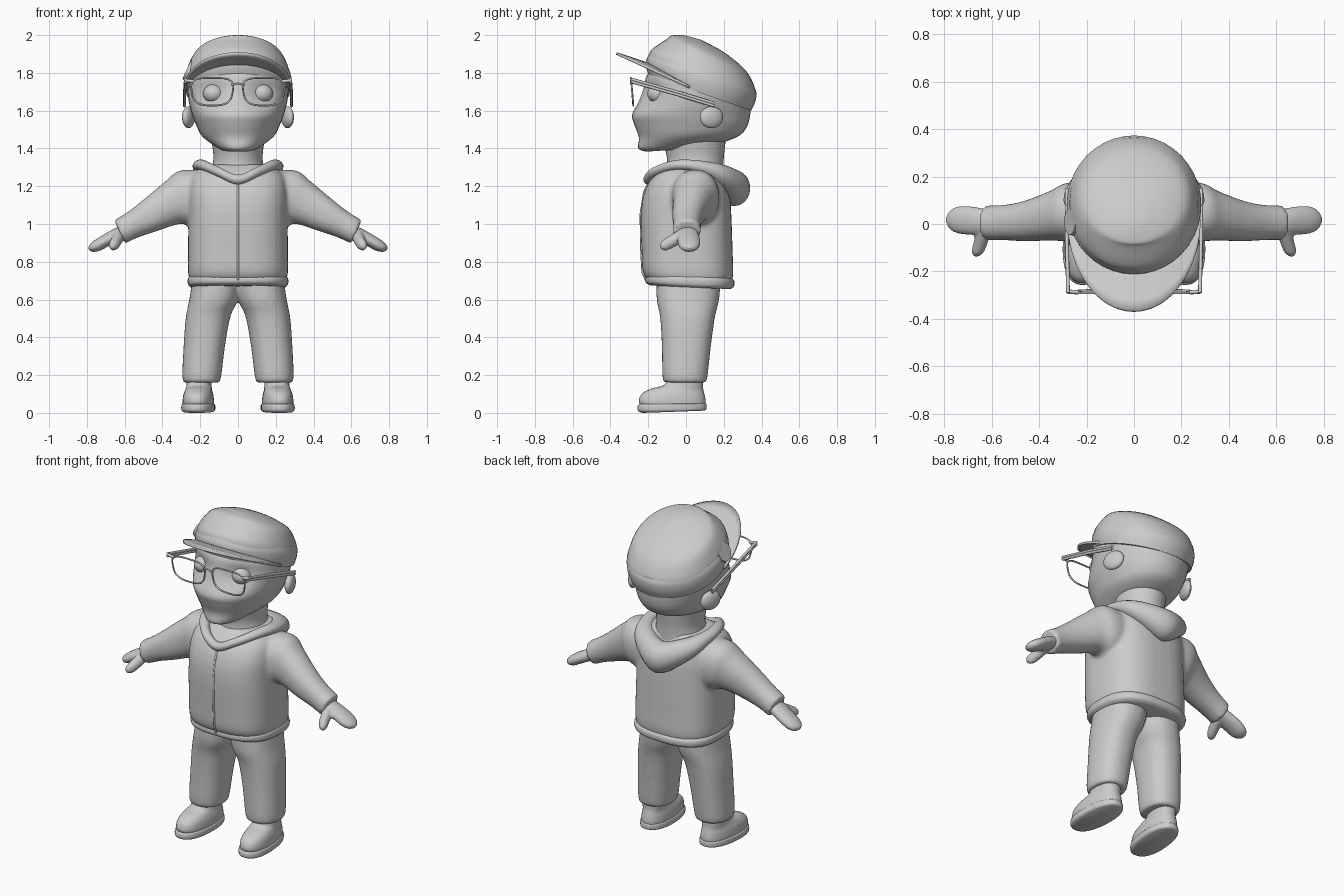
import bpy, bmesh, math
from mathutils import Vector as V, Matrix

if "Cube" in bpy.data.objects:
    bpy.data.objects.remove(bpy.data.objects["Cube"])


def ring(a, b, w, e=2.0, n=40):
    """Superellipse section from point a to point b, half width vector w."""
    a, b, w = V(a), V(b), V(w)
    out = []
    for i in range(n):
        t = 2 * math.pi * i / n
        c, s = math.cos(t), math.sin(t)
        out.append((a + b) / 2 + (a - b) / 2 * math.copysign(abs(c) ** (2 / e), c)
                   + w * math.copysign(abs(s) ** (2 / e), s))
    return out


def fb(rows, e=2.0, x=0):
    """Sections given as front y, z, back y, z, half width in x."""
    return [ring((x, r[0], r[1]), (x, r[2], r[3]), (r[4], 0, 0), e) for r in rows]


def tb(rows, e=2.0):
    """Sections given as top x, z, bottom x, z, centre y, half depth in y."""
    return [ring((r[0], r[4], r[1]), (r[2], r[4], r[3]), (0, r[5], 0), e) for r in rows]


def loft(bm, rings, closed=False, steps=5):
    """Skin a Catmull-Rom interpolated stack of sections."""
    m, n = len(rings), len(rings[0])
    get = (lambda i: rings[i % m]) if closed else (lambda i: rings[max(0, min(m - 1, i))])
    rows = []
    for i in range(m if closed else m - 1):
        p = [get(i + k) for k in (-1, 0, 1, 2)]
        for s in range(steps):
            t = s / steps
            rows.append([0.5 * (2 * b + (c - a) * t + (2 * a - 5 * b + 4 * c - d) * t * t
                                + (3 * b - a - 3 * c + d) * t ** 3) for a, b, c, d in zip(*p)])
    if not closed:
        rows.append(rings[-1])
    vs = [[bm.verts.new(co) for co in r] for r in rows]
    for j in range(len(vs) if closed else len(vs) - 1):
        r0, r1 = vs[j], vs[(j + 1) % len(vs)]
        for i in range(n):
            k = (i + 1) % n
            bm.faces.new((r0[i], r0[k], r1[k], r1[i]))
    if not closed:
        bm.faces.new(vs[0])
        bm.faces.new(vs[-1])


def finish(name, bm, mirror=False):
    if mirror:
        g = bmesh.ops.duplicate(bm, geom=bm.verts[:] + bm.edges[:] + bm.faces[:])["geom"]
        for v in g:
            if isinstance(v, bmesh.types.BMVert):
                v.co.x *= -1
    bmesh.ops.recalc_face_normals(bm, faces=bm.faces[:])
    me = bpy.data.meshes.new(name)
    bm.to_mesh(me)
    bm.free()
    ob = bpy.data.objects.new(name, me)
    bpy.context.collection.objects.link(ob)
    return ob


def part(name, lofts, mirror=False, closed=False, voxel=0, smooth=6):
    bm = bmesh.new()
    for l in lofts:
        loft(bm, l, closed)
    ob = finish(name, bm, mirror)
    if voxel:  # blend overlapping shells into one skin
        r = ob.modifiers.new("blend", "REMESH")
        r.mode, r.voxel_size, r.use_smooth_shade = "VOXEL", voxel, True
        s = ob.modifiers.new("soften", "SMOOTH")
        s.factor, s.iterations = 0.5, smooth
    return ob


def ball(name, loc, size, rot=0):
    bm = bmesh.new()
    mat = Matrix.Translation(loc) @ Matrix.Rotation(rot, 4, "Z") @ Matrix.Diagonal((*size, 1))
    bmesh.ops.create_uvsphere(bm, u_segments=28, v_segments=16, radius=1, matrix=mat)
    return finish(name, bm, True)


def wire(name, pts, r, cyclic=False):
    cu = bpy.data.curves.new(name, "CURVE")
    cu.dimensions, cu.bevel_depth, cu.bevel_resolution, cu.use_fill_caps = "3D", r, 2, True
    sp = cu.splines.new("POLY")
    sp.points.add(len(pts) - 1)
    for p, co in zip(sp.points, pts):
        p.co = (*co, 1)
    sp.use_cyclic_u = cyclic
    ob = bpy.data.objects.new(name, cu)
    bpy.context.collection.objects.link(ob)


# Head with soft eye sockets
head = part("head", [fb([(-.21, 1.383, .05, 1.40, .085), (-.252, 1.40, .19, 1.43, .125),
    (-.25, 1.46, .285, 1.47, .19), (-.275, 1.53, .325, 1.52, .222), (-.285, 1.58, .34, 1.58, .243),
    (-.25, 1.65, .342, 1.64, .26), (-.225, 1.72, .34, 1.68, .266), (-.20, 1.80, .33, 1.73, .26),
    (-.1, 1.9, .25, 1.8, .2)], 2.05)])
for v in head.data.vertices:
    if v.co.y < 0:
        d2 = (abs(v.co.x) - .125) ** 2 + (v.co.z - 1.69) ** 2
        v.co.y += .035 * math.exp(-d2 / .0045)
part("neck", [fb([(-.11, 1.26, .2, 1.26, .15), (-.10, 1.34, .2, 1.35, .13), (-.12, 1.44, .21, 1.44, .14)])])
ball("eyes", (.13, -.15, 1.69), (.055, .055, .05))
ball("ears", (.262, .135, 1.565), (.028, .065, .058), .35)

# Cap: band, crown, visor and side disc
part("cap_band", [fb([(-.20, 1.79, .345, 1.60, .275), (-.21, 1.83, .366, 1.645, .283),
    (-.21, 1.87, .373, 1.69, .282), (-.195, 1.90, .365, 1.72, .272)])])
part("cap_crown", [fb([(-.20, 1.86, .368, 1.69, .277), (-.185, 1.92, .358, 1.74, .264),
    (-.10, 1.98, .31, 1.82, .225), (-.075, 1.998, .2, 1.91, .15), (-.01, 2.0, .08, 1.975, .05)], 2.1)])
bm = bmesh.new()
grid = []
for i in range(33):
    t = math.pi * (i / 32 - .5)
    c, s = math.cos(t), math.sin(t)
    row = []
    for j in range(5):
        k = j / 4
        row.append(bm.verts.new(((.255 + .025 * k) * s, .02 - (.2 + .188 * k) * c,
                                 1.725 + (.115 + .063 * k) * c)))
    grid.append(row)
for a, b in zip(grid, grid[1:]):
    for j in range(4):
        bm.faces.new((a[j], b[j], b[j + 1], a[j + 1]))
visor = finish("cap_visor", bm)
mod = visor.modifiers.new("thickness", "SOLIDIFY")
mod.thickness, mod.offset = .014, 0
bm = bmesh.new()
bmesh.ops.create_cone(bm, cap_ends=True, segments=32, radius1=.06, radius2=.055, depth=.02,
    matrix=Matrix.Translation((-.262, .01, 1.815)) @ Matrix.Rotation(math.radians(-65), 4, "Y"))
finish("cap_side_disc", bm)

# Glasses
for s, side in ((-1, "right"), (1, "left")):
    rim = ring((s * .245, -.285, 1.70), (s * .028, -.285, 1.70), (0, -.006, .073), 3.2, 36)
    wire("glasses_rim_" + side, [(p.x - s * .02 * (1.70 - p.z) / .073 * (1 if abs(p.x) > .136 else -1)
                                  * .6, p.y, p.z) for p in rim], .005, True)
    wire("glasses_hinge_" + side, [(s * .235, -.288, 1.755), (s * .278, -.285, 1.76)], .009)
    for dz in (-.007, .007):
        wire("glasses_temple_" + side, [(s * .278, -.29, 1.76 + dz), (s * .283, -.05, 1.693 + dz),
                                        (s * .283, .15, 1.632 + dz)], .008)
wire("glasses_bridge", [(-.035, -.288, 1.735), (0, -.292, 1.745), (.035, -.288, 1.735)], .005)

# Hoodie body with sleeves
torso = fb([(-.20, .70, .235, .68, .25), (-.228, .745, .25, .73, .264), (-.235, .85, .247, .85, .265),
    (-.24, 1.05, .24, 1.05, .262), (-.22, 1.17, .23, 1.17, .262), (-.17, 1.26, .205, 1.26, .24),
    (-.1, 1.315, .18, 1.315, .17)], 2.7)
sleeve = tb([(.12, 1.28, .12, .99, .04, .13), (.30, 1.285, .25, .99, .05, .125),
    (.385, 1.225, .31, 1.0, .035, .105), (.50, 1.13, .42, .965, .012, .085),
    (.58, 1.067, .525, .93, .006, .074), (.655, 1.02, .60, .895, .005, .073)], 2.2)
flip = [[V((-p.x, p.y, p.z)) for p in r] for r in sleeve]
part("hoodie", [torso, sleeve, flip], voxel=.011, smooth=10)
part("hoodie_hem", [fb([(-.19, .675, .235, .655, .25), (-.213, .69, .254, .67, .264),
    (-.215, .715, .255, .70, .266), (-.20, .735, .235, .72, .255)], 2.7)])
wire("zip_front", [(0, -.206, .69), (0, -.23, .745), (0, -.236, .85), (0, -.24, 1.05), (0, -.221, 1.17),
                   (0, -.195, 1.22)], .006)

# Hood lying around the neck and down the back
half = [(0, -.2, 1.235, .026, .026), (.10, -.165, 1.275, .028, .026), (.185, -.05, 1.312, .032, .027),
        (.2, .08, 1.30, .04, .035), (.14, .19, 1.25, .065, .065), (0, .255, 1.19, .085, .095)]
loop = half + [(-p[0], *p[1:]) for p in half[-2:0:-1]]
hood = []
for x, y, z, r, h in loop:
    c, d = V((x, y, z)), V((x, y - .04, 0)).normalized() * r
    hood.append(ring(c + d, c - d, (0, 0, h), 2.0, 24))
part("hood", [hood], closed=True)

# Mitten hands with thumbs
palm = tb([(.59, 1.0, .565, .935, .005, .05), (.65, .978, .622, .912, .01, .056),
    (.71, .945, .685, .882, .015, .06), (.755, .917, .732, .858, .017, .056),
    (.783, .893, .765, .852, .017, .04), (.795, .875, .783, .856, .017, .012)])
thumb = []
for x, y, z, r in ((.63, -.02, .94, .032), (.645, -.075, .908, .03), (.658, -.115, .886, .026),
                   (.664, -.136, .876, .01)):
    thumb.append(ring((x + r, y, z), (x - r, y, z), (0, -r * .4, r), 2, 20))
part("hands", [palm, thumb], mirror=True, voxel=.007, smooth=4)

# Trousers
leg = tb([(.24, .72, -.02, .72, .015, .17), (.258, .60, .0, .60, .01, .165), (.277, .5, .04, .51, .008, .145),
    (.288, .35, .068, .36, .002, .13), (.295, .20, .088, .20, -.005, .12),
    (.288, .16, .098, .16, -.005, .112)], 2.3)
part("trousers", [leg], mirror=True, voxel=.011, smooth=8)

# Shoes and soles, toes turned slightly outward
shoe = fb([(-.235, .03, .10, .03, .08), (-.25, .06, .104, .06, .082), (-.235, .10, .10, .09, .078),
    (-.185, .128, .094, .115, .07), (-.115, .15, .09, .14, .066), (-.085, .21, .09, .21, .066)], 2.3, .205)
sole = fb([(-.232, .0, .095, .012, .078), (-.255, .012, .108, .02, .088),
           (-.255, .04, .108, .045, .088), (-.24, .047, .10, .05, .082)], 2.3, .205)
turn = Matrix.Translation((.205, 0, 0)) @ Matrix.Rotation(.07, 4, "Z") @ Matrix.Translation((-.205, 0, 0))
for name, rings in (("shoes", shoe), ("soles", sole)):
    part(name, [[[turn @ p for p in r] for r in rings]], mirror=True)

# Smooth shading that keeps real edges
bpy.ops.object.select_all(action="DESELECT")
for ob in bpy.context.scene.objects:
    if ob.type == "MESH":
        ob.select_set(True)
        bpy.context.view_layer.objects.active = ob
bpy.ops.object.shade_smooth_by_angle(angle=math.radians(45))
